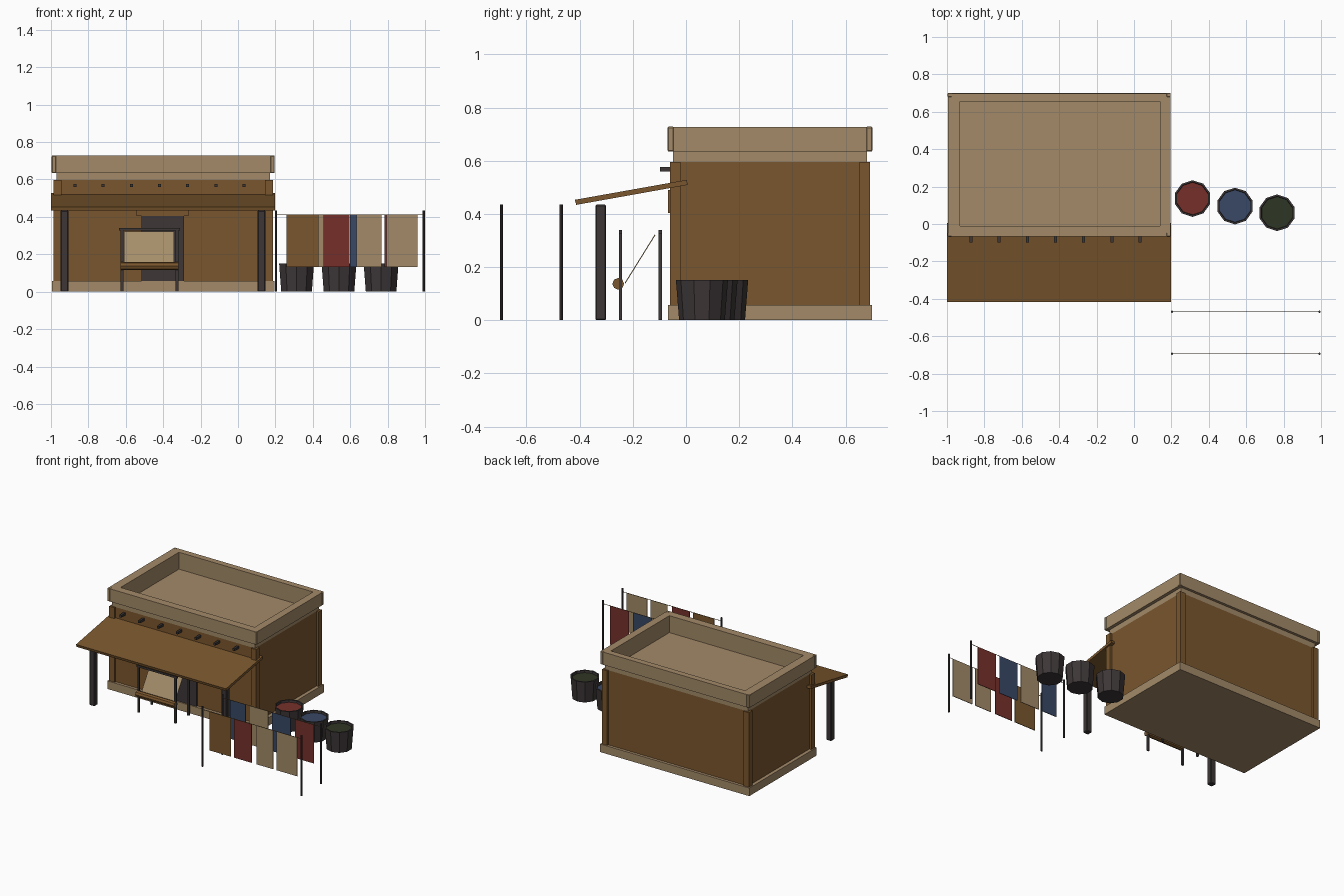
import bpy, bmesh, math
from mathutils import Vector

if "Cube" in bpy.data.objects:
    bpy.data.objects.remove(bpy.data.objects["Cube"])


def material(name, hex_code):
    srgb = [int(hex_code[i:i + 2], 16) / 255 for i in (0, 2, 4)]
    lin = [c / 12.92 if c <= 0.04045 else ((c + 0.055) / 1.055) ** 2.4 for c in srgb]
    m = bpy.data.materials.new(name)
    m.diffuse_color = (*lin, 1)
    m.use_nodes = True
    m.node_tree.nodes["Principled BSDF"].inputs["Base Color"].default_value = m.diffuse_color
    return m


BROWN = material("brown_clay", "7a562d")
TAN = material("tan_plaster", "a38a68")
DARK = material("dark_wood", "3d3637")
RED = material("red_dye", "76302a")
BLUE = material("blue_dye", "394866")
GREEN = material("green_dye", "2f3624")
LINEN = material("linen", "a58d69")
ROPE = material("rope", "5f4c2c")


def add_object(name, bm, *mats):
    bmesh.ops.recalc_face_normals(bm, faces=bm.faces)
    me = bpy.data.meshes.new(name)
    bm.to_mesh(me)
    bm.free()
    for m in mats:
        me.materials.append(m)
    ob = bpy.data.objects.new(name, me)
    bpy.context.collection.objects.link(ob)
    return ob


def box(name, x, y, z, mat, bevel=0):
    """Box from three (low, high) ranges."""
    bm = bmesh.new()
    bmesh.ops.create_cube(bm, size=1)
    for v in bm.verts:
        v.co = [r[0] if c < 0 else r[1] for c, r in zip(v.co, (x, y, z))]
    ob = add_object(name, bm, mat)
    if bevel:
        mod = ob.modifiers.new("bevel", 'BEVEL')
        mod.width = bevel
        mod.segments = 1
    return ob


def side_prism(name, profile, x, mat):
    """Extrude a (y, z) outline along x."""
    bm = bmesh.new()
    face = bm.faces.new([bm.verts.new((x[0], *p)) for p in profile])
    ext = bmesh.ops.extrude_face_region(bm, geom=[face])['geom']
    bmesh.ops.translate(bm, vec=(x[1] - x[0], 0, 0),
                        verts=[g for g in ext if isinstance(g, bmesh.types.BMVert)])
    return add_object(name, bm, mat)


def rect_ring(name, x, y, ix, iy, z, mat):
    """Rectangular frame with an open middle."""
    bm = bmesh.new()
    loops = []
    for rx, ry, h in ((x, y, z[0]), (x, y, z[1]), (ix, iy, z[1]), (ix, iy, z[0])):
        loops.append([bm.verts.new((rx[a], ry[b], h)) for a, b in ((0, 0), (1, 0), (1, 1), (0, 1))])
    for i in range(4):
        a, b = loops[i], loops[(i + 1) % 4]
        for k in range(4):
            n = (k + 1) % 4
            bm.faces.new((a[k], a[n], b[n], b[k]))
    return add_object(name, bm, mat)


def rod(name, a, b, r, sides, mat):
    a, b = Vector(a), Vector(b)
    bm = bmesh.new()
    bmesh.ops.create_cone(bm, cap_ends=True, segments=sides, radius1=r, radius2=r, depth=(b - a).length)
    q = (b - a).to_track_quat('Z', 'Y')
    for v in bm.verts:
        v.co = q @ v.co + (a + b) / 2
    return add_object(name, bm, mat)


# House: plinth, walls, corner posts
box("plinth", (-0.995, 0.195), (-0.068, 0.7), (0, 0.058), TAN)
box("walls", (-0.97, 0.17), (-0.048, 0.68), (0.058, 0.596), BROWN)
for i, px in enumerate((-0.965, 0.165)):
    for j, py in enumerate((-0.04, 0.672)):
        box(f"corner_post_{i}{j}", (px - 0.021, px + 0.021), (py - 0.02, py + 0.02), (0.05, 0.596), BROWN)

# Flat roof, band and parapet with corner blocks
HOLE = ((-0.93, 0.14), (-0.01, 0.655))
box("roof_floor", (-0.95, 0.15), (-0.03, 0.67), (0.59, 0.605), TAN)
rect_ring("roof_band", (-0.97, 0.17), (-0.048, 0.68), *HOLE, (0.596, 0.637), TAN)
rect_ring("parapet", (-0.994, 0.194), (-0.067, 0.699), *HOLE, (0.635, 0.727), TAN)
for i, px in enumerate((-0.984, 0.184)):
    for j, py in enumerate((-0.057, 0.689)):
        box(f"parapet_corner_{i}{j}", (px - 0.012, px + 0.012), (py - 0.012, py + 0.012),
            (0.634, 0.728), TAN, 0.004)

# Roof beam ends poking through the front wall
for i in range(7):
    bx = -0.871 + 0.1505 * i
    box(f"beam_end_{i}", (bx - 0.008, bx + 0.008), (-0.098, -0.04), (0.56, 0.577), DARK)

# Door and lintel
box("door", (-0.515, -0.29), (-0.06, -0.04), (0.056, 0.406), DARK)
box("lintel", (-0.542, -0.264), (-0.068, -0.04), (0.404, 0.49), BROWN)

# Sloping canopy on two posts
side_prism("canopy", [(-0.413, 0.434), (0.006, 0.509), (0.003, 0.528), (-0.418, 0.453)],
           (-1, 0.197), BROWN)
for i, px in enumerate((-0.928, 0.126)):
    box(f"canopy_post_{i}", (px - 0.021, px + 0.021), (-0.341, -0.3), (0, 0.435), DARK, 0.005)

# Weaving frame: legs, top rails, cloth and roller
for i, lx in enumerate((-0.62, -0.326)):
    for j, ly in enumerate((-0.246, -0.097)):
        box(f"loom_leg_{i}{j}", (lx - 0.007, lx + 0.007), (ly - 0.006, ly + 0.006), (0, 0.34), DARK)
for j, ly in enumerate((-0.246, -0.097)):
    box(f"loom_rail_{j}", (-0.635, -0.311), (ly - 0.006, ly + 0.006), (0.326, 0.34), DARK)
rod("loom_roller", (-0.627, -0.255, 0.137), (-0.319, -0.255, 0.137), 0.022, 8, BROWN)
side_prism("loom_cloth", [(-0.231, 0.14), (-0.228, 0.138), (-0.115, 0.32), (-0.118, 0.322)],
           (-0.61, -0.343), LINEN)

# Dye barrels: ten-sided tubs, tapered to the foot, with coloured liquid
PROFILE = [(0.086, 0), (0.098, 0.152), (0.088, 0.152), (0.086, 0.136)]
for name, cx, cy, dye in (("red", 0.313, 0.136, RED), ("blue", 0.54, 0.096, BLUE),
                          ("green", 0.765, 0.06, GREEN)):
    bm = bmesh.new()
    rings = [[bm.verts.new((cx + r * math.cos(math.pi / 2 + k * math.tau / 10),
                            cy + r * math.sin(math.pi / 2 + k * math.tau / 10), z))
              for k in range(10)] for r, z in PROFILE]
    for a, b in zip(rings, rings[1:]):
        for k in range(10):
            n = (k + 1) % 10
            bm.faces.new((a[k], a[n], b[n], b[k]))
    bm.faces.new(rings[0])
    bm.faces.new(rings[-1]).material_index = 1
    add_object(f"{name}_dye_barrel", bm, DARK, dye)

# Drying lines: two poles, a rope and four hanging cloths each
LINES = (
    ("front", -0.694, ((0.26, 0.43, BROWN), (0.457, 0.596, RED), (0.634, 0.767, TAN), (0.794, 0.96, TAN))),
    ("back", -0.469, ((0.265, 0.39, BLUE), (0.418, 0.57, TAN), (0.6, 0.75, BLUE), (0.783, 0.935, RED))),
)
for name, y, cloths in LINES:
    for i, px in enumerate((0.203, 0.992)):
        rod(f"{name}_line_pole_{i}", (px, y, 0), (px, y, 0.435), 0.0065, 8, DARK)
    rod(f"{name}_rope", (0.203, y, 0.411), (0.992, y, 0.411), 0.002, 6, ROPE)
    for i, (x0, x1, mat) in enumerate(cloths):
        box(f"{name}_cloth_{i}", (x0, x1), (y - 0.002, y + 0.002), (0.132, 0.41), mat)
